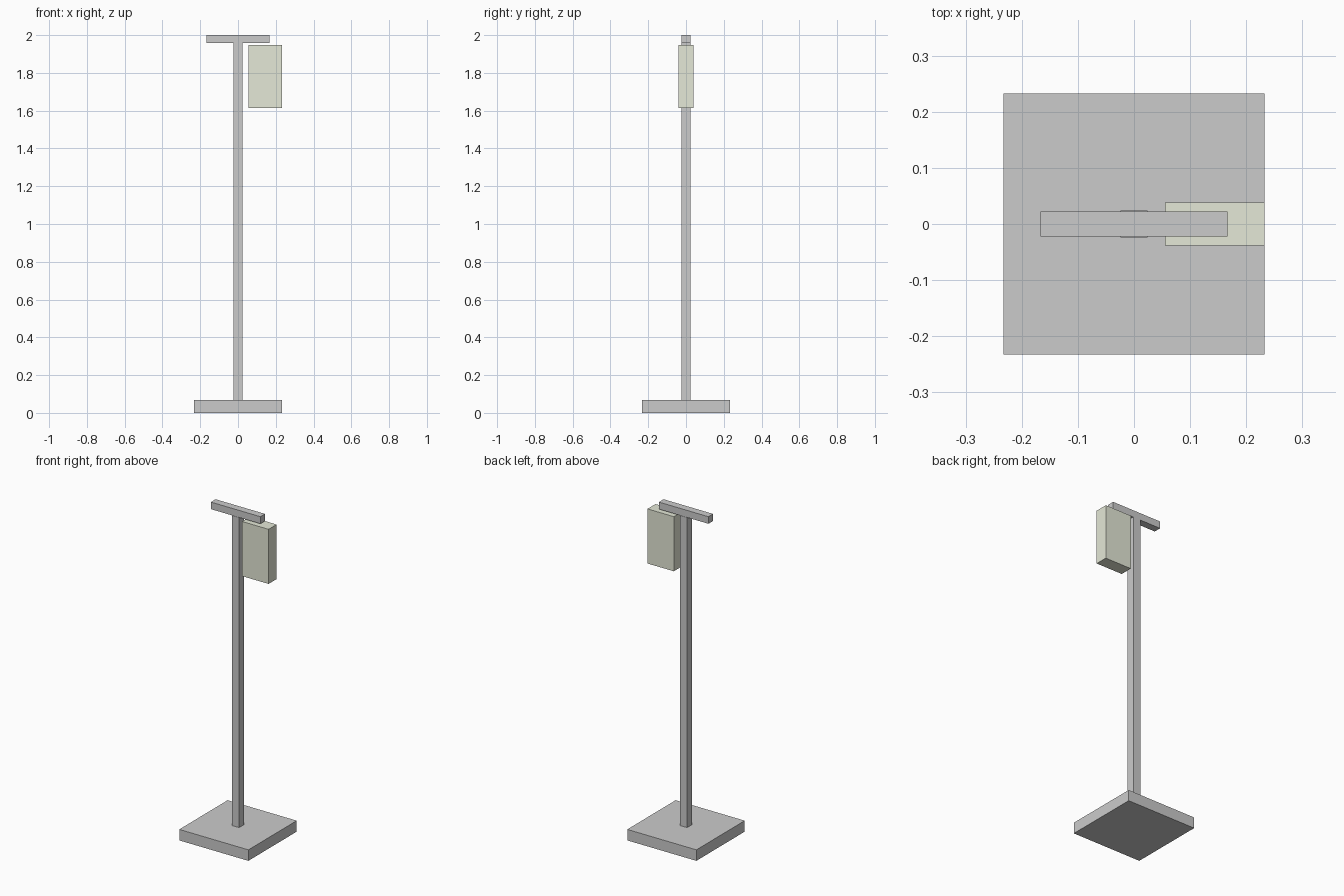
import bpy

if "Cube" in bpy.data.objects:
    bpy.data.objects.remove(bpy.data.objects["Cube"])


def box(name, x, y, z, color=None):
    """Box from (min, max) ranges along each axis."""
    bpy.ops.mesh.primitive_cube_add(size=1)
    ob = bpy.context.object
    ob.name = name
    for v in ob.data.vertices:
        for i, (lo, hi) in enumerate((x, y, z)):
            v.co[i] = lo if v.co[i] < 0 else hi
    if color:
        mat = bpy.data.materials.new(name + "_material")
        mat.diffuse_color = color
        mat.use_nodes = True
        mat.node_tree.nodes["Principled BSDF"].inputs["Base Color"].default_value = mat.diffuse_color
        ob.data.materials.append(mat)
    return ob


def sym(h):
    return (-h, h)


BAR_BOTTOM = 1.957

# square floor plate
box("base", sym(0.233), sym(0.233), (0, 0.067))
# upright post
box("pole", sym(0.0245), sym(0.0245), (0.067, BAR_BOTTOM))
# hanger bar across the top
box("crossbar", sym(0.167), sym(0.0225), (BAR_BOTTOM, 2.0))
# fluid bag hanging just below the right end of the bar
box("bag", (0.055, 0.233), sym(0.0385), (1.614, 1.947), (0.78, 0.81, 0.68, 1))
